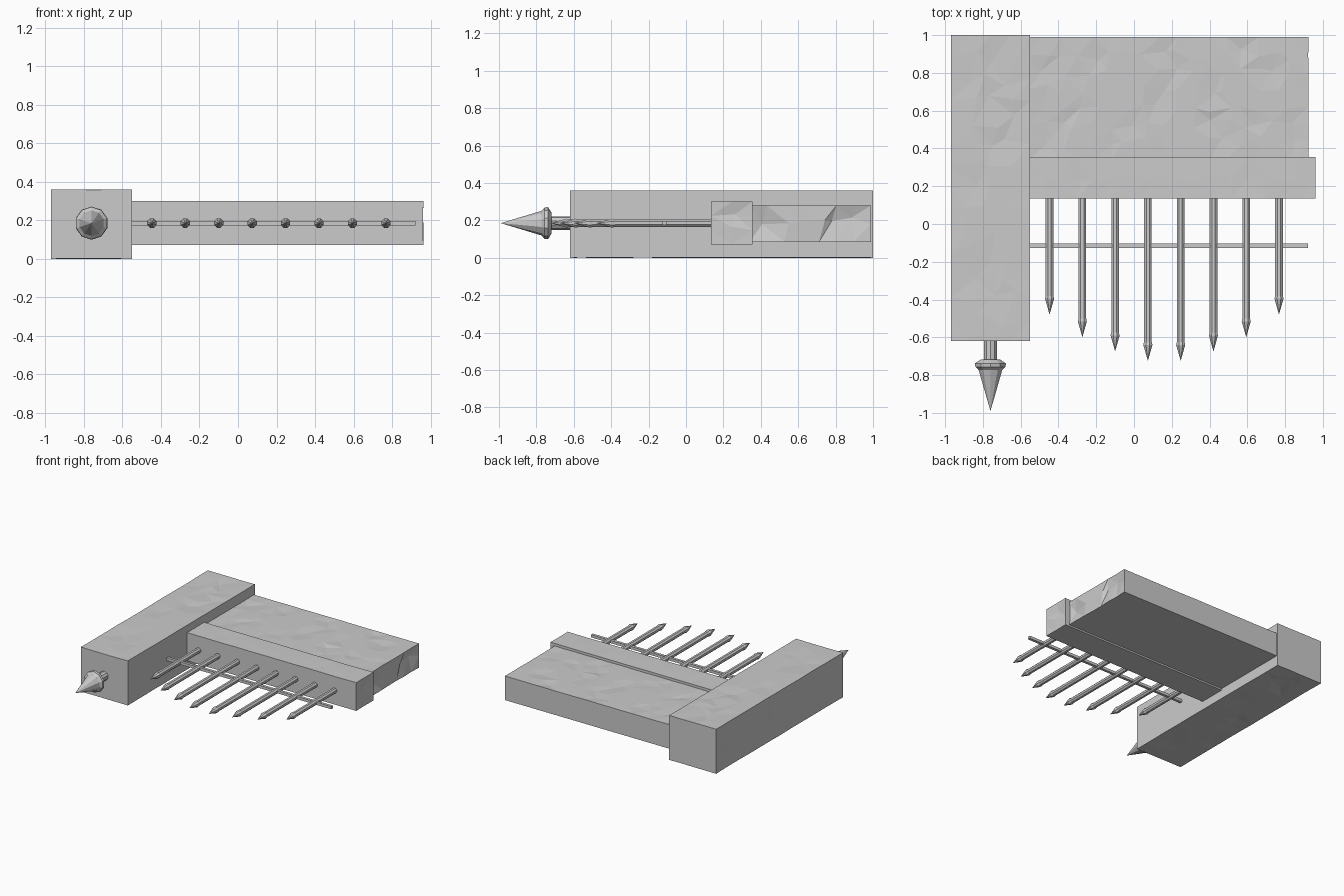
import bpy, bmesh, math, random
from mathutils import Vector

if "Cube" in bpy.data.objects:
    bpy.data.objects.remove(bpy.data.objects["Cube"])

random.seed(4)
MID_Z = 0.185


def finish(bm, name):
    bmesh.ops.recalc_face_normals(bm, faces=bm.faces)
    me = bpy.data.meshes.new(name)
    bm.to_mesh(me)
    bm.free()
    ob = bpy.data.objects.new(name, me)
    bpy.context.collection.objects.link(ob)
    return ob


def stone(name, lo, hi, step, worn):
    """Box with chipped faces; worn maps (axis, side) to (depth, chance)."""
    lo, hi = Vector(lo), Vector(hi)
    bm = bmesh.new()
    bmesh.ops.create_cube(bm, size=1)
    for v in bm.verts:
        v.co = Vector([lo[i] + (v.co[i] + 0.5) * (hi[i] - lo[i]) for i in range(3)])
    for a in range(3):
        n = max(1, round((hi[a] - lo[a]) / step))
        normal = Vector([float(i == a) for i in range(3)])
        for k in range(1, n):
            bmesh.ops.bisect_plane(
                bm, geom=bm.verts[:] + bm.edges[:] + bm.faces[:], dist=1e-5,
                plane_co=lo + normal * (hi[a] - lo[a]) * k / n, plane_no=normal)
    for v in bm.verts:
        on = [(a, s) for a in range(3) for s, e in ((-1, lo), (1, hi))
              if abs(v.co[a] - e[a]) < 1e-4]
        if len(on) == 1:
            axis, side = on[0]
            for a in range(3):
                if a != axis:
                    v.co[a] += random.uniform(-0.35, 0.35) * step
                    v.co[a] = min(max(v.co[a], lo[a] + 0.01), hi[a] - 0.01)
            depth, chance = worn.get((axis, side), (0, 0))
            if random.random() < chance:
                v.co[axis] -= side * random.uniform(0.3, 1) * depth
        elif len(on) == 2:
            # slightly nicked edges
            for axis, side in on:
                v.co[axis] -= side * random.uniform(0, 0.25) * worn.get((axis, side), (0, 0))[0]
    bmesh.ops.triangulate(bm, faces=bm.faces[:])
    return finish(bm, name)


def turned(name, x, profile, sides):
    """Closed lathe around a line along y; profile is a list of (radius, y)."""
    bm = bmesh.new()
    rings = []
    for r, y in profile:
        if r == 0:
            rings.append([bm.verts.new((x, y, MID_Z))])
        else:
            rings.append([bm.verts.new((x + r * math.cos(t), y, MID_Z + r * math.sin(t)))
                          for t in (2 * math.pi * (k + 0.5) / sides for k in range(sides))])
    bm.faces.new(rings[0])
    for a, b in zip(rings, rings[1:]):
        for k in range(sides):
            j = (k + 1) % sides
            bm.faces.new((a[k], a[j], b[0]) if len(b) == 1 else (a[k], a[j], b[j], b[k]))
    return finish(bm, name)


# Stone post, wall and its coping
light = (0.008, 0.3)
stone("post", (-0.97, -0.62, 0.0), (-0.55, 1.0, 0.36), 0.12,
      {(2, 1): light, (0, -1): light, (2, -1): light})
stone("wall", (-0.56, 0.34, 0.085), (0.925, 0.99, 0.28), 0.09,
      {(2, 1): light, (0, 1): (0.025, 0.6)})
stone("wall_coping", (-0.56, 0.135, 0.072), (0.962, 0.355, 0.3), 0.09,
      {(2, 1): (0.006, 0.3), (0, 1): (0.015, 0.5)})

# Spear finial on the post
turned("post_finial", -0.76,
       [(0.036, -0.6), (0.036, -0.72), (0.055, -0.718), (0.086, -0.738),
        (0.084, -0.756), (0.066, -0.772), (0, -0.99)], 10)

# Iron pickets, tips following an arc, mirrored about the middle
tips = [-0.48, -0.6, -0.675, -0.725]
for i, tip in enumerate(tips + tips[::-1]):
    turned(f"picket_{i + 1}", -0.447 + 0.1735 * i,
           [(0.022, 0.16), (0.022, tip + 0.1), (0.026, tip + 0.085), (0, tip)], 8)

# Thin cross rail
bm = bmesh.new()
bmesh.ops.create_cube(bm, size=1)
for v in bm.verts:
    v.co = Vector((0.18 + v.co.x * 1.48, -0.115 + v.co.y * 0.022, MID_Z + v.co.z * 0.022))
finish(bm, "cross_rail")
